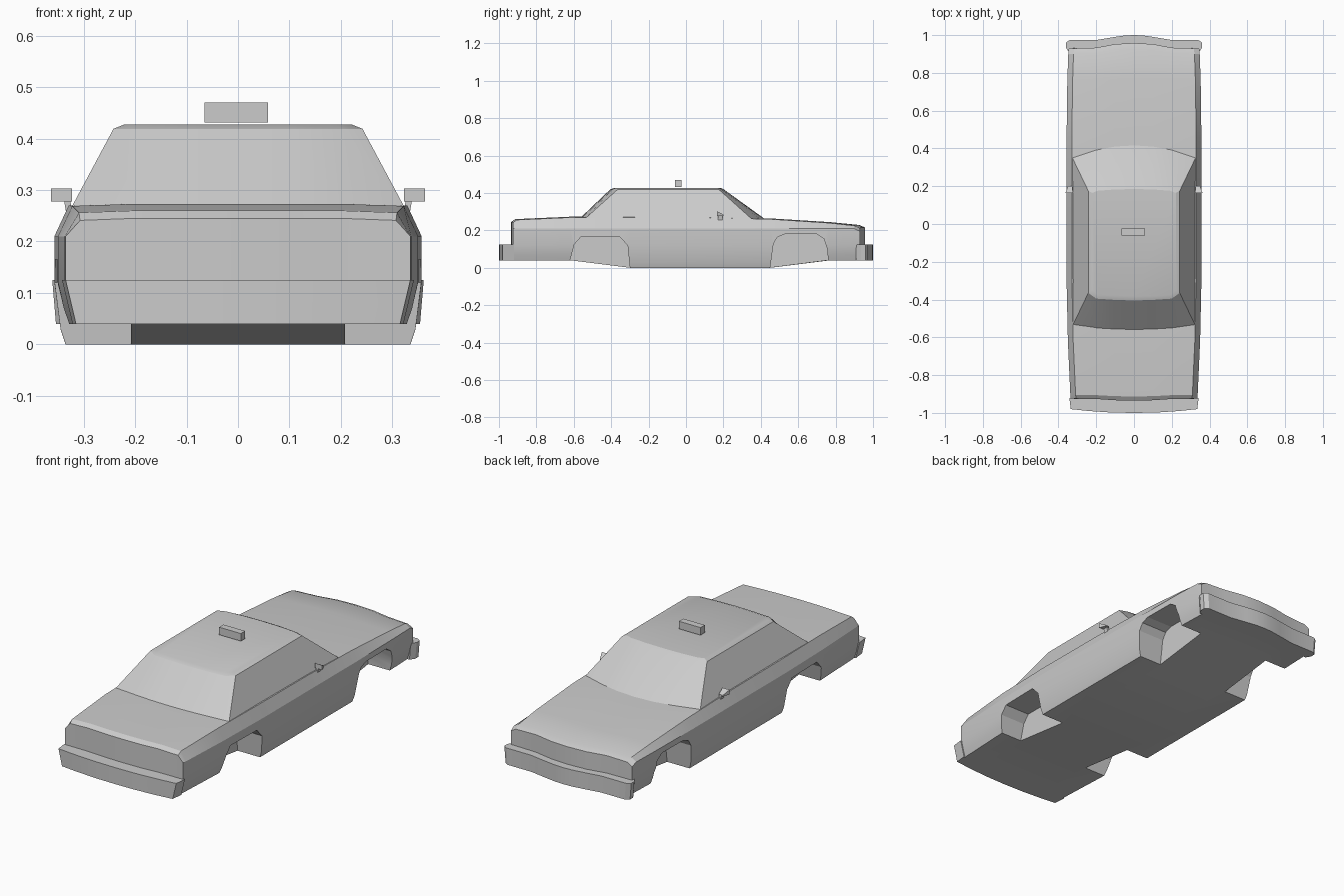
import bpy, bmesh, math

cube = bpy.data.objects.get("Cube")
if cube:
    bpy.data.objects.remove(cube, do_unlink=True)

GREY = (0.6, 0.6, 0.6, 1.0)
paint = bpy.data.materials.new("plain_grey")
paint.use_nodes = True
paint.diffuse_color = GREY
paint.node_tree.nodes["Principled BSDF"].inputs["Base Color"].default_value = GREY


def finish(bm, name, angle=20):
    """Turn a bmesh into a named, painted object."""
    bmesh.ops.recalc_face_normals(bm, faces=bm.faces[:])
    mesh = bpy.data.meshes.new(name)
    bm.to_mesh(mesh)
    bm.free()
    mesh.materials.append(paint)
    obj = bpy.data.objects.new(name, mesh)
    bpy.context.collection.objects.link(obj)
    smooth(obj, angle)
    return obj


def smooth(obj, angle):
    bpy.ops.object.select_all(action='DESELECT')
    obj.select_set(True)
    bpy.context.view_layer.objects.active = obj
    bpy.ops.object.shade_smooth_by_angle(angle=math.radians(angle))


def mirrored(half):
    """Close a half outline that starts and ends on x = 0."""
    return half + [(-p[0], *p[1:]) for p in reversed(half) if p[0] > 1e-6]


def skin(bm, rings):
    """Join rings of equal length with quads; return their vertices."""
    vs = [[bm.verts.new(p) for p in r] for r in rings]
    n = len(vs[0])
    for a, b in zip(vs, vs[1:]):
        for i in range(n):
            j = (i + 1) % n
            bm.faces.new((a[i], a[j], b[j], b[i]))
    return vs


def stack(name, rings, angle=20):
    bm = bmesh.new()
    vs = skin(bm, rings)
    bm.faces.new(vs[0])
    bm.faces.new(vs[-1])
    return finish(bm, name, angle)


def box(name, x, y, z):
    ring = [(x[0], y[0]), (x[1], y[0]), (x[1], y[1]), (x[0], y[1])]
    return stack(name, [[(*p, h) for p in ring] for h in z])


# Lower body: cross-sections along y (y, bottom, half width, top, bow)
stations = [
    (-0.925, 0.04, 0.335, 0.245, -0.010),
    (-0.905, 0.04, 0.337, 0.260, -0.008),
    (-0.62, 0.04, 0.350, 0.273, 0),
    (-0.30, 0.00, 0.357, 0.274, 0),
    (0.10, 0.00, 0.357, 0.272, 0),
    (0.45, 0.00, 0.357, 0.264, 0),
    (0.76, 0.04, 0.353, 0.244, 0.01),
    (0.90, 0.04, 0.348, 0.229, 0.025),
    (0.93, 0.04, 0.345, 0.215, 0.028),
]
COLUMNS = (0.0, 0.1, 0.2)


def bow_at(x):
    return 1 if x < 0.05 else 0.8 if x < 0.15 else 0.12 if x < 0.25 else 0


def section(y, bot, w, top, bow):
    shoulder = min(0.21, top - 0.02)
    half = [(x, bot) for x in COLUMNS]
    half += [(w - 0.022, bot), (w - 0.012, bot + 0.03), (w, 0.122),
             (w, shoulder), (w - 0.028, top - 0.004)]
    half += [(x, top) for x in reversed(COLUMNS)]
    return mirrored([(x, y + bow * bow_at(x), z) for x, z in half])[:-0 or None]


bm = bmesh.new()
rings = skin(bm, [section(*s) for s in stations])
for ring in (rings[0], rings[-1]):
    n = len(ring)
    top = n // 2
    for side in (1, -1):
        low = [ring[side * i] for i in range(3)]
        high = [ring[top - side * i] for i in range(3)]
        for i in range(2):
            bm.faces.new((low[i], low[i + 1], high[i + 1], high[i]))
        bm.faces.new([ring[side * i] for i in range(2, top - 1)])
body = finish(bm, "lower_body")

# Wheel wells cut from both sides
rear_arch = [(-0.62, -0.1), (-0.62, 0.04), (-0.597, 0.125), (-0.562, 0.165),
             (-0.355, 0.165), (-0.312, 0.12), (-0.30, 0.0), (-0.30, -0.1)]
front_arch = [(0.45, -0.1), (0.45, 0.0), (0.468, 0.13), (0.49, 0.165), (0.53, 0.18),
              (0.70, 0.18), (0.737, 0.155), (0.755, 0.10), (0.76, 0.04), (0.76, -0.1)]
for arch in (rear_arch, front_arch):
    for side in (1, -1):
        cutter = stack("well_cutter", [[(side * x, y, z) for y, z in arch]
                                       for x in (0.208, 0.5)])
        cutter.hide_render = True
        cut = body.modifiers.new("well", 'BOOLEAN')
        cut.operation = 'DIFFERENCE'
        cut.solver = 'EXACT'
        cut.object = cutter
        bpy.context.view_layer.objects.active = body
        bpy.ops.object.modifier_apply(modifier=cut.name)
        bpy.data.objects.remove(cutter, do_unlink=True)
smooth(body, 20)

# Cabin: belt line, roof edge and roof panel
belt = [(0, 0.42), (0.1, 0.414), (0.2, 0.396), (0.326, 0.35),
        (0.326, -0.54), (0.2, -0.562), (0.1, -0.568), (0, -0.57)]
eave = [(0, 0.202), (0.1, 0.2), (0.2, 0.19), (0.242, 0.175),
        (0.242, -0.365), (0.2, -0.395), (0.1, -0.402), (0, -0.405)]
roof = [(0, 0.185), (0.1, 0.183), (0.19, 0.176), (0.222, 0.165),
        (0.222, -0.35), (0.19, -0.375), (0.1, -0.38), (0, -0.382)]


def at(outline, z):
    return mirrored([(x, y, z) for x, y in outline])


stack("cabin", [at(belt, 0.262), at(eave, 0.419), at(roof, 0.427)])


# Bumpers: plan outlines, narrower at the bottom
def bumper(name, half, tuck):
    low = [(x * tuck, y, 0.04) for x, y in half]
    high = [(x, y, 0.125) for x, y in half]
    stack(name, [mirrored(low), mirrored(high)])


bumper("hood_end_bumper",
       [(0, 1.0), (0.05, 0.998), (0.11, 0.989), (0.2, 0.974), (0.34, 0.974),
        (0.361, 0.96), (0.361, 0.935), (0.345, 0.91), (0, 0.91)], 0.98)
bumper("trunk_end_bumper",
       [(0, -1.0), (0.12, -0.998), (0.24, -0.99), (0.335, -0.98),
        (0.342, -0.92), (0, -0.915)], 0.94)

# Roof sign
box("roof_sign", (-0.065, 0.058), (-0.06, -0.025), (0.431, 0.47))

# Door mirrors: tapered housing on a slanted stalk
for side, label in ((1, "left"), (-1, "right")):
    housing = [[(side * x, y, z) for x, z in
                ((a, lo), (b, lo), (b, hi), (a, hi))]
               for y, a, b, lo, hi in ((0.165, 0.323, 0.363, 0.278, 0.303),
                                       (0.200, 0.327, 0.350, 0.278, 0.284))]
    stack(label + "_mirror", housing)
    stalk = [[(side * x, y, z) for x, y in
              ((c, 0.17), (c + 0.012, 0.17), (c + 0.012, 0.195), (c, 0.195))]
             for c, z in ((0.322, 0.255), (0.326, 0.28))]
    stack(label + "_mirror_stalk", stalk)
